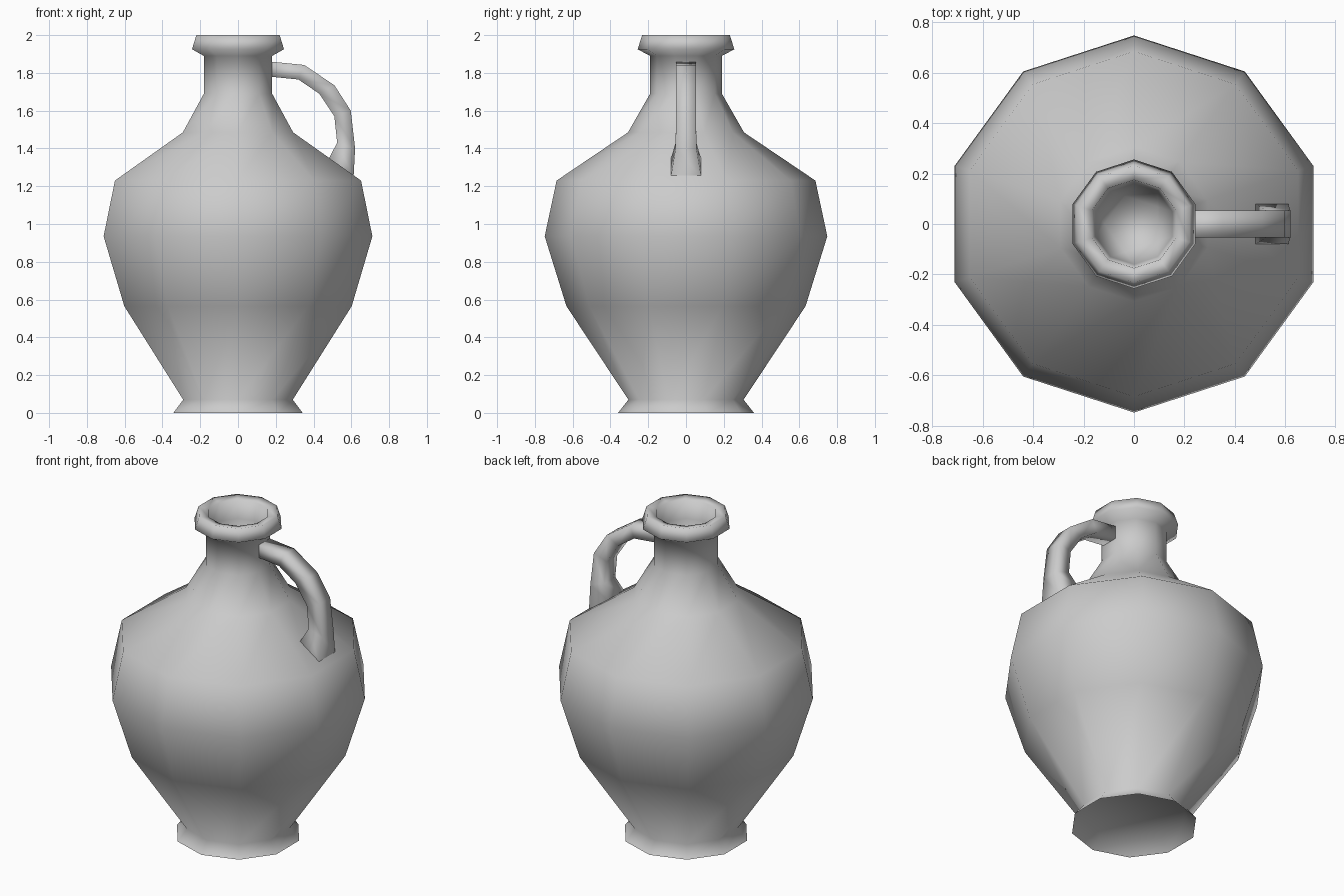
import bpy, bmesh, math

cube = bpy.data.objects.get("Cube")
if cube:
    bpy.data.objects.remove(cube, do_unlink=True)

SIDES = 10

clay = bpy.data.materials.new("grey_clay")
clay.use_nodes = True
grey = (0.6, 0.6, 0.6, 1)
clay.diffuse_color = grey
bsdf = clay.node_tree.nodes["Principled BSDF"]
bsdf.inputs["Base Color"].default_value = grey
bsdf.inputs["Roughness"].default_value = 0.8


def finish(bm, name, angle):
    """Turn a bmesh into a smooth-shaded, clay-coloured object."""
    bmesh.ops.remove_doubles(bm, verts=bm.verts, dist=0.0005)
    bmesh.ops.recalc_face_normals(bm, faces=bm.faces)
    mesh = bpy.data.meshes.new(name)
    bm.to_mesh(mesh)
    bm.free()
    mesh.materials.append(clay)
    ob = bpy.data.objects.new(name, mesh)
    bpy.context.collection.objects.link(ob)
    bpy.ops.object.select_all(action='DESELECT')
    ob.select_set(True)
    bpy.context.view_layer.objects.active = ob
    bpy.ops.object.shade_smooth_by_angle(angle=math.radians(angle))
    return ob


def skin(bm, rings):
    """Join consecutive rings of vertices and cap both ends."""
    n = len(rings[0])
    for low, high in zip(rings, rings[1:]):
        for i in range(n):
            j = (i + 1) % n
            bm.faces.new((low[i], low[j], high[j], high[i]))
    bm.faces.new(rings[0])
    bm.faces.new(rings[-1])


def circle(bm, radius, z, paired=False):
    """Ring with a corner at the back; paired corners merge to half the sides."""
    ring = []
    for i in range(SIDES):
        step = i // 2 * 2 + 0.5 if paired else i
        a = math.pi / 2 + math.tau * step / SIDES
        ring.append(bm.verts.new((radius * math.cos(a), radius * math.sin(a), z)))
    return ring


# Jug: hollow foot, belly, shoulder, neck, lip and mouth as (radius, height)
profile = [(0.295, 0.068), (0.36, 0), (0.305, 0.07), (0.633, 0.565),
           (0.748, 0.935), (0.685, 1.23), (0.307, 1.485), (0.19, 1.69),
           (0.19, 1.89), (0.256, 1.925), (0.232, 2.0), (0.175, 1.99),
           (0.16, 1.88)]
bm = bmesh.new()
rings = [circle(bm, r, z) for r, z in profile]
rings.append(circle(bm, 0.117, 1.68, paired=True))
skin(bm, rings)
finish(bm, "jug_body", 89)

# Handle: outer x, outer z, inner x, inner z, half width
sections = [(0.17, 1.86, 0.17, 1.78, 0.053), (0.35, 1.842, 0.32, 1.765, 0.053),
            (0.51, 1.735, 0.43, 1.69, 0.053), (0.597, 1.6, 0.51, 1.57, 0.053),
            (0.62, 1.40, 0.525, 1.43, 0.055), (0.612, 1.25, 0.48, 1.345, 0.08)]
bm = bmesh.new()
rings = []
for ox, oz, ix, iz, w in sections:
    corners = [(ox, -w, oz), (ox, w, oz), (ix, w, iz), (ix, -w, iz)]
    rings.append([bm.verts.new(c) for c in corners])
skin(bm, rings)
finish(bm, "handle", 100)
